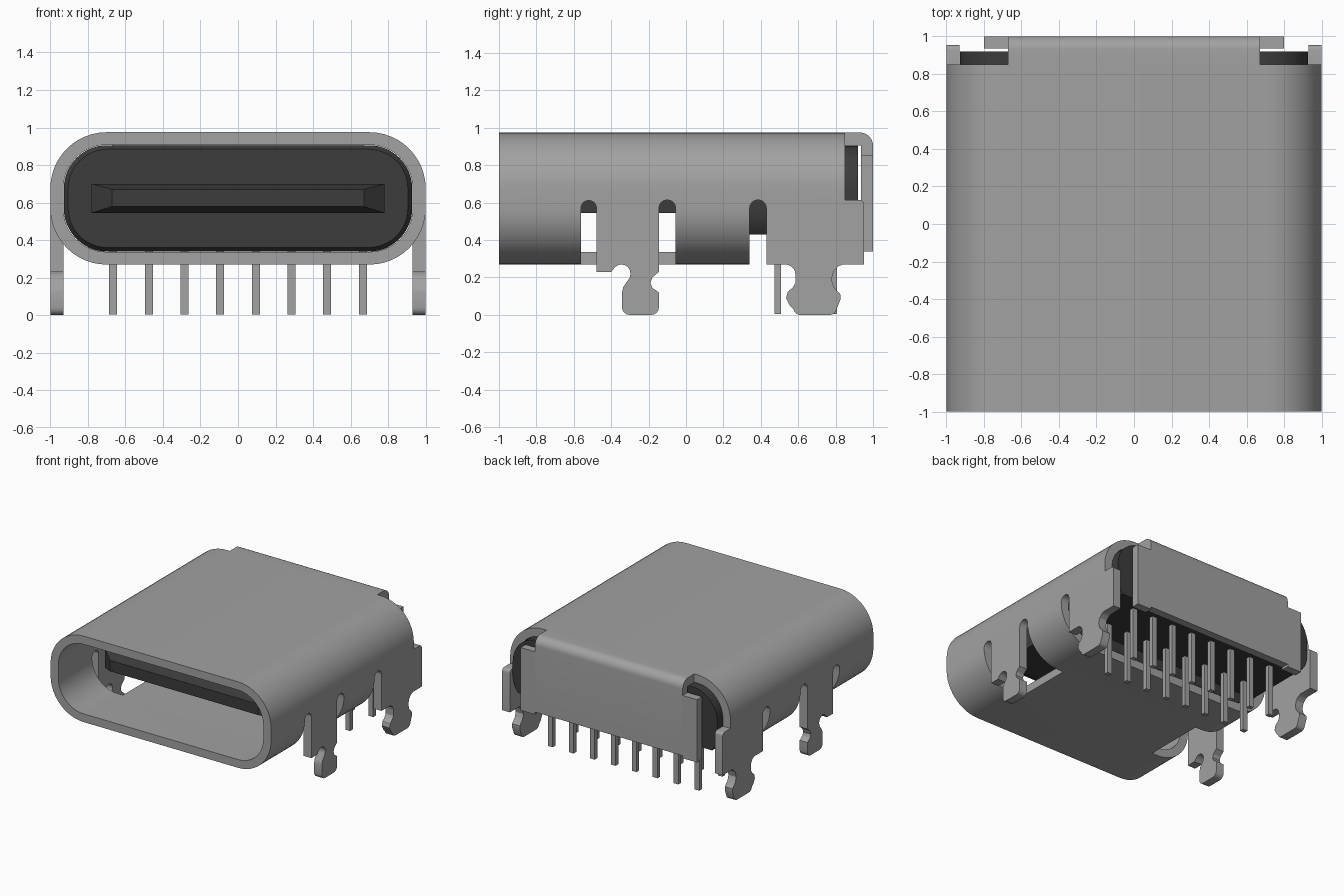
import bpy, bmesh, math

if "Cube" in bpy.data.objects:
    bpy.data.objects.remove(bpy.data.objects["Cube"], do_unlink=True)


def material(name, value):
    m = bpy.data.materials.new(name)
    m.use_nodes = True
    m.diffuse_color = (value, value, value, 1)
    m.node_tree.nodes["Principled BSDF"].inputs["Base Color"].default_value = (value, value, value, 1)
    return m


METAL = material("grey metal", 0.36)
PLASTIC = material("dark plastic", 0.045)


def finish(name, bm, mat):
    bmesh.ops.recalc_face_normals(bm, faces=bm.faces)
    me = bpy.data.meshes.new(name)
    bm.to_mesh(me)
    bm.free()
    me.materials.append(mat)
    ob = bpy.data.objects.new(name, me)
    bpy.context.collection.objects.link(ob)
    return ob


def smooth(ob):
    bpy.ops.object.select_all(action='DESELECT')
    ob.select_set(True)
    bpy.context.view_layer.objects.active = ob
    bpy.ops.object.shade_smooth_by_angle(angle=math.radians(30))


def loft(name, sections, mat, closed=False):
    """Join matching rings of points; closed links last to first, else ends are capped."""
    bm = bmesh.new()
    rings = [[bm.verts.new(p) for p in s] for s in sections]
    pairs = list(zip(rings, rings[1:] + rings[:1])) if closed else list(zip(rings, rings[1:]))
    n = len(rings[0])
    for a, b in pairs:
        for i in range(n):
            j = (i + 1) % n
            bm.faces.new((a[i], a[j], b[j], b[i]))
    if not closed:
        bm.faces.new(rings[0])
        bm.faces.new(rings[-1])
    return finish(name, bm, mat)


def plate(name, yz, x0, x1, mat):
    """Side outline (y, z) extruded along x."""
    return loft(name, [[(x, y, z) for y, z in yz] for x in (x0, x1)], mat)


def box(name, x0, x1, y0, y1, z0, z1, mat):
    return plate(name, [(y0, z0), (y1, z0), (y1, z1), (y0, z1)], x0, x1, mat)


def arc(cy, cz, r, a0, a1, n=8):
    return [(cy + r * math.cos(math.radians(a0 + (a1 - a0) * i / n)),
             cz + r * math.sin(math.radians(a0 + (a1 - a0) * i / n))) for i in range(n + 1)]


MID = 0.6225


def rounded(y, half_w, half_h, r, floor=0.0):
    """Rounded rectangle ring across the connector at depth y."""
    pts = []
    for sx, sz, a in ((1, 1, 0), (-1, 1, 90), (-1, -1, 180), (1, -1, 270)):
        pts += arc(sx * (half_w - r), MID + sz * (half_h - r), r, a, a + 90, 12)
    return [(x, y, max(z, floor)) for x, z in pts]


# Shell tube, open at both ends
outer, inner = (1.0, 0.3525, 0.30), (0.93, 0.285, 0.23)
shell = loft("shell", [rounded(-1, *outer), rounded(0.85, *outer),
                       rounded(0.85, *inner), rounded(-1, *inner)], METAL, closed=True)

# Cutters: side windows with two round-topped slots, and the open rear underside
front_cut = ([(-0.055, 0.1)] + arc(-0.10, 0.57, 0.045, 0, 180) + arc(-0.52, 0.57, 0.042, 0, 180)
             + [(-0.562, 0.1)])
rear_cut = [(0.95, 0.1), (0.95, 0.57)] + arc(0.385, 0.57, 0.045, 0, 180) + [(0.34, 0.1)]
cutters = [plate("rear_cutter", rear_cut, -1.2, 1.2, METAL)]
for s in (-1, 1):
    cutters.append(plate("window_cutter", front_cut, s * 0.65, s * 1.2, METAL))
bpy.context.view_layer.objects.active = shell
for c in cutters:
    m = shell.modifiers.new("cut", 'BOOLEAN')
    m.operation, m.solver, m.object = 'DIFFERENCE', 'EXACT', c
    bpy.ops.object.modifier_apply(modifier=m.name)
for c in cutters:
    bpy.data.objects.remove(c, do_unlink=True)
smooth(shell)

# Mounting tabs with solder legs on both sides
front_tab = ([(-0.145, 0.57), (-0.478, 0.57), (-0.478, 0.23), (-0.40, 0.23)]
             + arc(-0.345, 0.222, 0.048, 140, 0, 6)
             + [(-0.30, 0.20), (-0.335, 0.15), (-0.342, 0.12)]
             + arc(-0.302, 0.04, 0.04, 180, 270, 4) + arc(-0.185, 0.04, 0.04, 270, 360, 4)
             + [(-0.145, 0.12), (-0.18, 0.145), (-0.19, 0.17), (-0.18, 0.20), (-0.145, 0.23)])
rear_tab = ([(0.43, 0.57), (0.43, 0.27), (0.53, 0.27)] + arc(0.53, 0.215, 0.055, 80, 0, 5)
            + [(0.585, 0.17), (0.57, 0.145), (0.545, 0.125), (0.535, 0.09), (0.555, 0.05)]
            + arc(0.61, 0.035, 0.035, 190, 270, 4) + arc(0.77, 0.035, 0.035, 270, 350, 4)
            + [(0.825, 0.08), (0.825, 0.11), (0.79, 0.15), (0.778, 0.19), (0.79, 0.235),
               (0.815, 0.26), (0.84, 0.27), (0.953, 0.27)]
            + arc(0.928, 0.59, 0.025, 0, 90, 4) + [(0.85, 0.615), (0.85, 0.57)])
for side, s in (("right", -1), ("left", 1)):
    for part, outline in (("front", front_tab), ("rear", rear_tab)):
        smooth(plate(f"{part}_tab_{side}", outline, s * 0.93, s, METAL))

# Rear cover folded down from the shell top
fold = ([(0.85, 0.905), (0.85, 0.975)] + arc(0.93, 0.905, 0.07, 90, 0)
        + [(1.0, 0.36), (0.935, 0.36), (0.935, 0.905)])
smooth(plate("rear_cover", fold, -0.67, 0.67, METAL))
for side, s in (("right", -1), ("left", 1)):
    box(f"rear_cover_wing_{side}", s * 0.67, s * 0.80, 0.935, 1.0, 0.34, 0.855, METAL)

# Plastic insulator: chamfered front block and a shallower rear block
smooth(loft("insulator_front", [rounded(0.0, 0.905, 0.262, 0.21), rounded(0.03, 0.928, 0.283, 0.23),
                                rounded(0.34, 0.928, 0.283, 0.23)], PLASTIC))
smooth(loft("insulator_rear", [rounded(0.34, 0.928, 0.283, 0.23, 0.43),
                               rounded(0.92, 0.928, 0.283, 0.23, 0.43)], PLASTIC))


# Contact tongue with a tapered tip
def rect(y, hw, z0, z1):
    return [(-hw, y, z0), (hw, y, z0), (hw, y, z1), (-hw, y, z1)]


loft("tongue", [rect(-0.70, 0.67, 0.58, 0.67), rect(-0.61, 0.78, 0.545, 0.70),
                rect(0.02, 0.78, 0.545, 0.70)], PLASTIC)

# Two rows of through-hole pins
for row, y in (("front", 0.49), ("rear", 0.79)):
    for i in range(8):
        x = (i - 3.5) * 0.19
        box(f"{row}_pin_{i + 1}", x - 0.021, x + 0.021, y - 0.018, y + 0.018, 0.005, 0.45, METAL)
